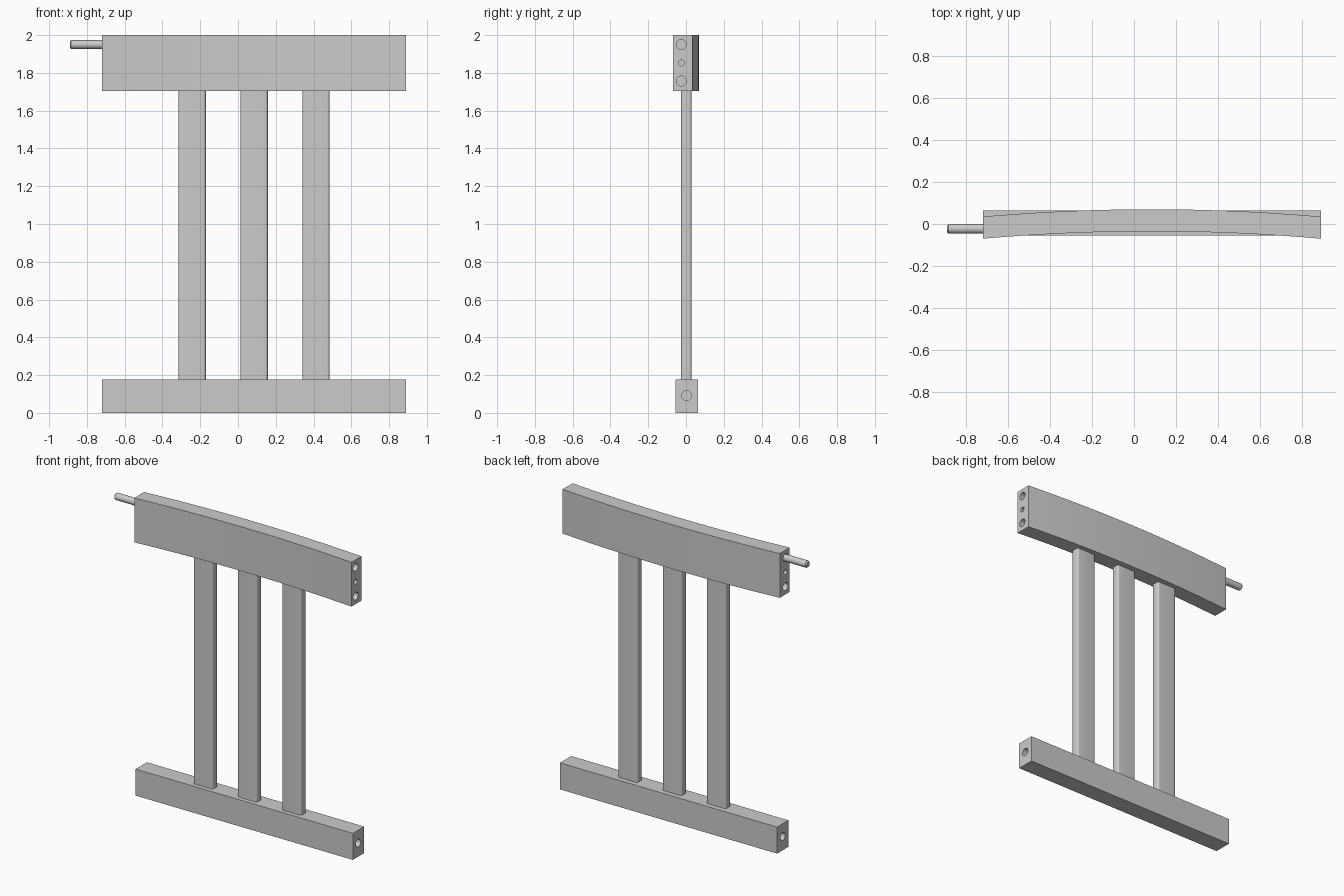
import bpy, bmesh, math

if "Cube" in bpy.data.objects:
    bpy.data.objects.remove(bpy.data.objects["Cube"])

X0, X1 = -0.72, 0.89            # rail ends
XC, HALF = (X0 + X1) / 2, (X1 - X0) / 2
DEPTH = 0.17                    # dowel hole depth


def add_prism(name, outline, z0, z1):
    """Extrude an XY outline between two heights."""
    bm = bmesh.new()
    base = bm.faces.new([bm.verts.new((x, y, z0)) for x, y in outline])
    top = bmesh.ops.extrude_face_region(bm, geom=[base])
    verts = [g for g in top["geom"] if isinstance(g, bmesh.types.BMVert)]
    bmesh.ops.translate(bm, verts=verts, vec=(0, 0, z1 - z0))
    bmesh.ops.recalc_face_normals(bm, faces=bm.faces)
    mesh = bpy.data.meshes.new(name)
    bm.to_mesh(mesh)
    bm.free()
    ob = bpy.data.objects.new(name, mesh)
    bpy.context.collection.objects.link(ob)
    return ob


def add_rod(name, xa, xb, y, z, r):
    """Cylinder along x."""
    bpy.ops.mesh.primitive_cylinder_add(
        vertices=32, radius=r, depth=xb - xa,
        location=((xa + xb) / 2, y, z), rotation=(0, math.pi / 2, 0))
    ob = bpy.context.object
    ob.name = name
    return ob


def smooth(ob):
    bpy.ops.object.select_all(action='DESELECT')
    ob.select_set(True)
    bpy.context.view_layer.objects.active = ob
    bpy.ops.object.shade_smooth_by_angle(angle=math.radians(30))


def drill(rail, holes):
    """Blind holes in both ends of a rail."""
    for y, z, r in holes:
        for xa, xb in ((X0 - 0.05, X0 + DEPTH), (X1 - DEPTH, X1 + 0.05)):
            cutter = add_rod("hole_cutter", xa, xb, y, z, r)
            mod = rail.modifiers.new("hole", 'BOOLEAN')
            mod.operation = 'DIFFERENCE'
            mod.solver = 'EXACT'
            mod.object = cutter
            bpy.context.view_layer.objects.active = rail
            bpy.ops.object.modifier_apply(modifier=mod.name)
            bpy.data.objects.remove(cutter)


# Curved top rail: two parallel arcs bowed towards the back
N, SAG = 32, 0.035
radius = (HALF ** 2 + SAG ** 2) / (2 * SAG)
xs = [X0 + (X1 - X0) * i / N for i in range(N + 1)]
bow = [math.sqrt(radius ** 2 - (x - XC) ** 2) - radius for x in xs]
front = [(x, -0.035 + b) for x, b in zip(xs, bow)]
back = [(x, 0.07 + b) for x, b in zip(xs, bow)]
top_rail = add_prism("top_rail", front + back[::-1], 1.703, 2.0)
drill(top_rail, [(-0.025, 1.95, 0.026), (-0.025, 1.853, 0.016), (-0.025, 1.757, 0.026)])
smooth(top_rail)

# Straight bottom rail
bottom_rail = add_prism("bottom_rail",
                        [(X0, -0.055), (X1, -0.055), (X1, 0.064), (X0, 0.064)], 0, 0.178)
drill(bottom_rail, [(0.003, 0.092, 0.026)])
smooth(bottom_rail)

# Three slats with rounded upright edges
R, W, T, YS = 0.014, 0.0725, 0.028, 0.002
for i in range(3):
    cx = XC + (i - 1) * 0.328
    outline = []
    for k, (sx, sy) in enumerate(((1, 1), (-1, 1), (-1, -1), (1, -1))):
        for j in range(7):
            a = math.pi / 2 * (k + j / 6)
            outline.append((cx + sx * (W - R) + R * math.cos(a),
                            YS + sy * (T - R) + R * math.sin(a)))
    smooth(add_prism(f"slat_{i + 1}", outline, 0.177, 1.704))

# Dowel in the upper left hole, chamfered at both tips
dowel = add_rod("dowel", -0.89, X0 + DEPTH - 0.005, -0.023, 1.95, 0.023)
bev = dowel.modifiers.new("chamfer", 'BEVEL')
bev.width = 0.007
bev.segments = 1
bev.limit_method = 'ANGLE'
smooth(dowel)
